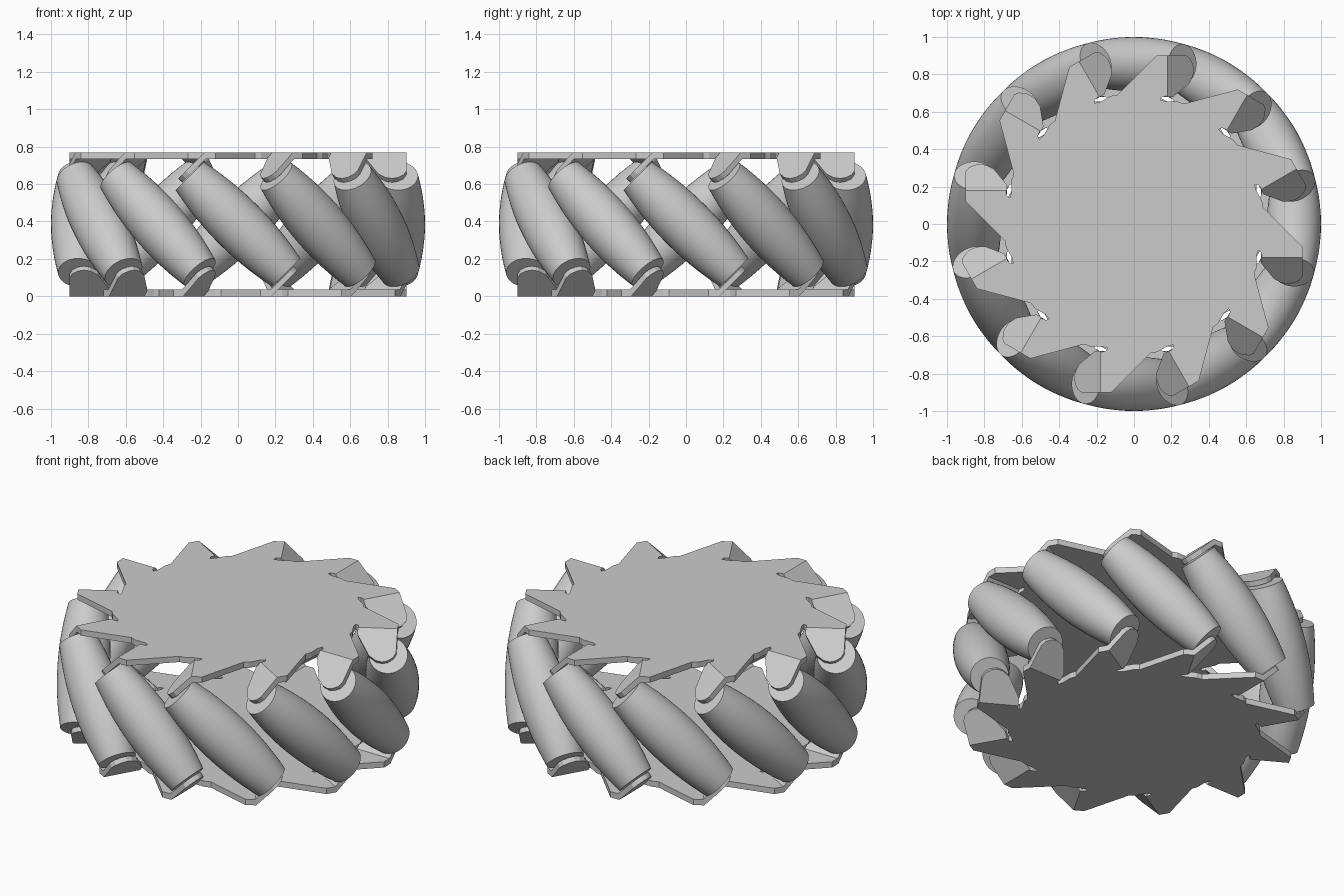
import bpy, bmesh, math
from mathutils import Matrix, Vector

COUNT = 12            # rollers around the wheel
MID = 0.385           # half of the wheel height
AXIS_R = 0.855        # distance of roller axes from the wheel axis
HALF_LEN = 0.365      # half length of a roller
SHEET = 0.035         # plate thickness

cube = bpy.data.objects.get("Cube")
if cube:
    bpy.data.objects.remove(cube, do_unlink=True)

grey = bpy.data.materials.new("plain_grey")
grey.use_nodes = True
colour = (0.6, 0.6, 0.6, 1)
grey.diffuse_color = colour
grey.node_tree.nodes["Principled BSDF"].inputs["Base Color"].default_value = colour


def make_object(name, bm, smooth=False):
    bmesh.ops.recalc_face_normals(bm, faces=bm.faces)
    mesh = bpy.data.meshes.new(name)
    bm.to_mesh(mesh)
    bm.free()
    mesh.materials.append(grey)
    obj = bpy.data.objects.new(name, mesh)
    bpy.context.collection.objects.link(obj)
    if smooth:
        bpy.ops.object.select_all(action='DESELECT')
        obj.select_set(True)
        bpy.context.view_layer.objects.active = obj
        bpy.ops.object.shade_smooth_by_angle(angle=math.radians(35))
    return obj


def add_prism(bm, points, offset):
    """Close a flat outline into a slab by moving a copy along offset."""
    top = [bm.verts.new(p) for p in points]
    low = [bm.verts.new(p + offset) for p in points]
    bm.faces.new(top)
    bm.faces.new(low[::-1])
    for i in range(len(top)):
        j = (i + 1) % len(top)
        bm.faces.new((top[j], top[i], low[i], low[j]))


def turn(k):
    return Matrix.Rotation(-math.tau * k / COUNT, 4, 'Z')


# Barrel rollers, tilted 45 degrees, their profile following the wheel's rim
def roller(k):
    bm = bmesh.new()
    steps, sides = 14, 40
    rings = []
    for i in range(steps + 1):
        t = HALF_LEN * (2 * i / steps - 1)
        r = 1 - math.sqrt(AXIS_R ** 2 + t * t / 2)
        rings.append([bm.verts.new((r * math.cos(a), r * math.sin(a), t))
                      for a in (math.tau * s / sides for s in range(sides))])
    for a, b in zip(rings, rings[1:]):
        for s in range(sides):
            n = (s + 1) % sides
            bm.faces.new((a[s], a[n], b[n], b[s]))
    bm.faces.new(rings[0][::-1])
    bm.faces.new(rings[-1])
    place = Matrix.Translation((0, AXIS_R, MID)) @ Matrix.Rotation(math.pi / 4, 4, 'Y')
    bm.transform(turn(k) @ place)
    make_object(f"roller_{k + 1}", bm, smooth=True)


# Toothed side plate: flat star with relief slots, plus one folded tab per tooth
FOLD = 0.18
TOOTH = [(-0.09, 0.69), (0.12, 0.90), (FOLD, 0.90), (FOLD, 0.685),
         (0.15, 0.68), (0.14, 0.665), (0.17, 0.655), (0.235, 0.655)]
TAB = [(FOLD, 0.90), (0.28, 0.90), (0.30, 0.885), (0.315, 0.855), (0.32, 0.825),
       (0.315, 0.79), (0.295, 0.75), (0.21, 0.68), (FOLD, 0.68)]


def side_plate(name, flip):
    bm = bmesh.new()
    top = 2 * MID
    outline = [turn(k) @ Vector((x, y, top)) for k in range(COUNT) for x, y in TOOTH]
    add_prism(bm, outline, Vector((0, 0, -SHEET)))
    inward = Vector((-1, 0, -1)).normalized() * 0.03
    for k in range(COUNT):
        tab = [turn(k) @ Vector((x, y, top - (x - FOLD))) for x, y in TAB]
        add_prism(bm, tab, turn(k).to_3x3() @ inward)
    if flip:
        centre = Matrix.Translation((0, 0, MID))
        bm.transform(centre @ Matrix.Rotation(math.pi, 4, 'Y') @ centre.inverted())
    make_object(name, bm)


for k in range(COUNT):
    roller(k)
side_plate("top_plate", False)
side_plate("bottom_plate", True)
